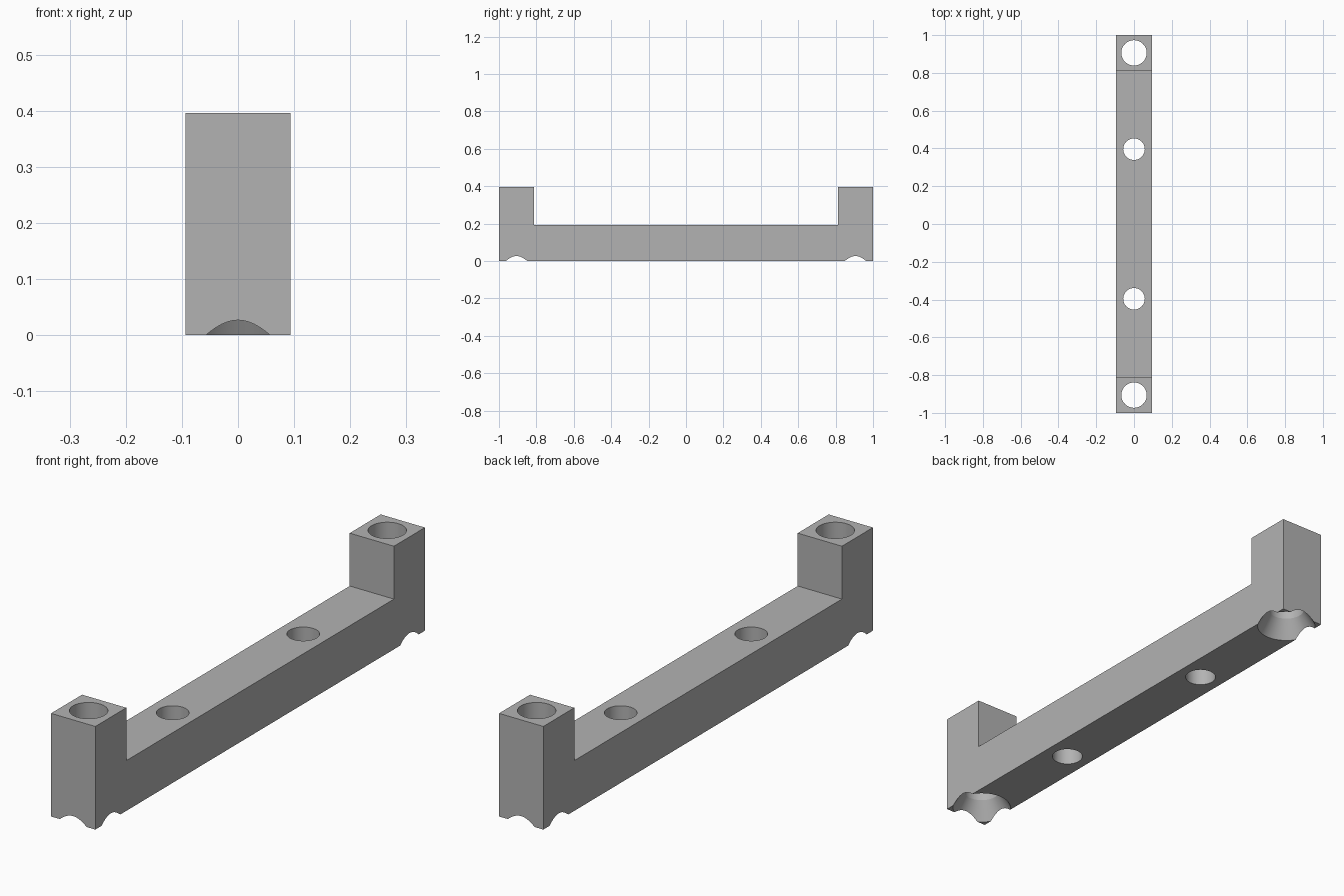
import bpy, bmesh
from mathutils import Matrix

if "Cube" in bpy.data.objects:
    bpy.data.objects.remove(bpy.data.objects["Cube"])

HALF_WIDTH = 0.094
POST = 0.188       # depth of each end post
BEAM_TOP = 0.193
POST_TOP = 0.396


def make_object(name, bm):
    bmesh.ops.recalc_face_normals(bm, faces=bm.faces)
    mesh = bpy.data.meshes.new(name)
    bm.to_mesh(mesh)
    bm.free()
    obj = bpy.data.objects.new(name, mesh)
    bpy.context.collection.objects.link(obj)
    return obj


# Bracket body: side profile extruded across the width
half = [(0, 0), (1, 0), (1, POST_TOP), (1 - POST, POST_TOP), (1 - POST, BEAM_TOP)]
profile = half[1:] + [(-y, z) for y, z in reversed(half[1:])]
bm = bmesh.new()
face = bm.faces.new([bm.verts.new((-HALF_WIDTH, y, z)) for y, z in profile])
side = bmesh.ops.extrude_face_region(bm, geom=[face])
bmesh.ops.translate(bm, vec=(2 * HALF_WIDTH, 0, 0),
                    verts=[v for v in side["geom"] if isinstance(v, bmesh.types.BMVert)])
body = make_object("bracket_body", bm)

grey = bpy.data.materials.new("plain grey")
grey.use_nodes = True
colour = (0.45, 0.45, 0.45, 1)
grey.diffuse_color = colour
grey.node_tree.nodes["Principled BSDF"].inputs["Base Color"].default_value = colour
body.data.materials.append(grey)


# Round cutter spun from a radius/height outline
def cut_hole(name, y, outline):
    bm = bmesh.new()
    rings = []
    for radius, z in outline:
        ring = bmesh.ops.create_circle(bm, segments=64, radius=radius,
                                       matrix=Matrix.Translation((0, y, z)))["verts"]
        rings.append(ring)
    for low, high in zip(rings, rings[1:]):
        for i in range(64):
            j = (i + 1) % 64
            bm.faces.new((low[i], low[j], high[j], high[i]))
    bm.faces.new(rings[0])
    bm.faces.new(rings[-1])
    cutter = make_object(name, bm)
    cutter.data.materials.append(grey)
    cutter.hide_render = True
    mod = body.modifiers.new(name, "BOOLEAN")
    mod.operation = "DIFFERENCE"
    mod.solver = "EXACT"
    mod.object = cutter
    return cutter


# Plain holes in the beam, countersunk holes through the posts
slope = 0.6
base_radius, post_radius, beam_radius = 0.110, 0.067, 0.057
flare_top = (base_radius - post_radius) / slope
cutters = []
for sign, label in ((-1, "front"), (1, "back")):
    cutters.append(cut_hole(label + "_beam_hole", sign * 0.396,
                            [(beam_radius, -0.1), (beam_radius, 0.5)]))
    cutters.append(cut_hole(label + "_post_hole", sign * (1 - POST / 2),
                            [(base_radius + 0.02 * slope, -0.02),
                             (post_radius, flare_top), (post_radius, 0.5)]))

# Apply the cuts, remove the cutters and smooth the bores
bpy.context.view_layer.objects.active = body
body.select_set(True)
for mod in list(body.modifiers):
    bpy.ops.object.modifier_apply(modifier=mod.name)
for cutter in cutters:
    bpy.data.objects.remove(cutter)
bpy.ops.object.shade_smooth_by_angle(angle=0.4)
